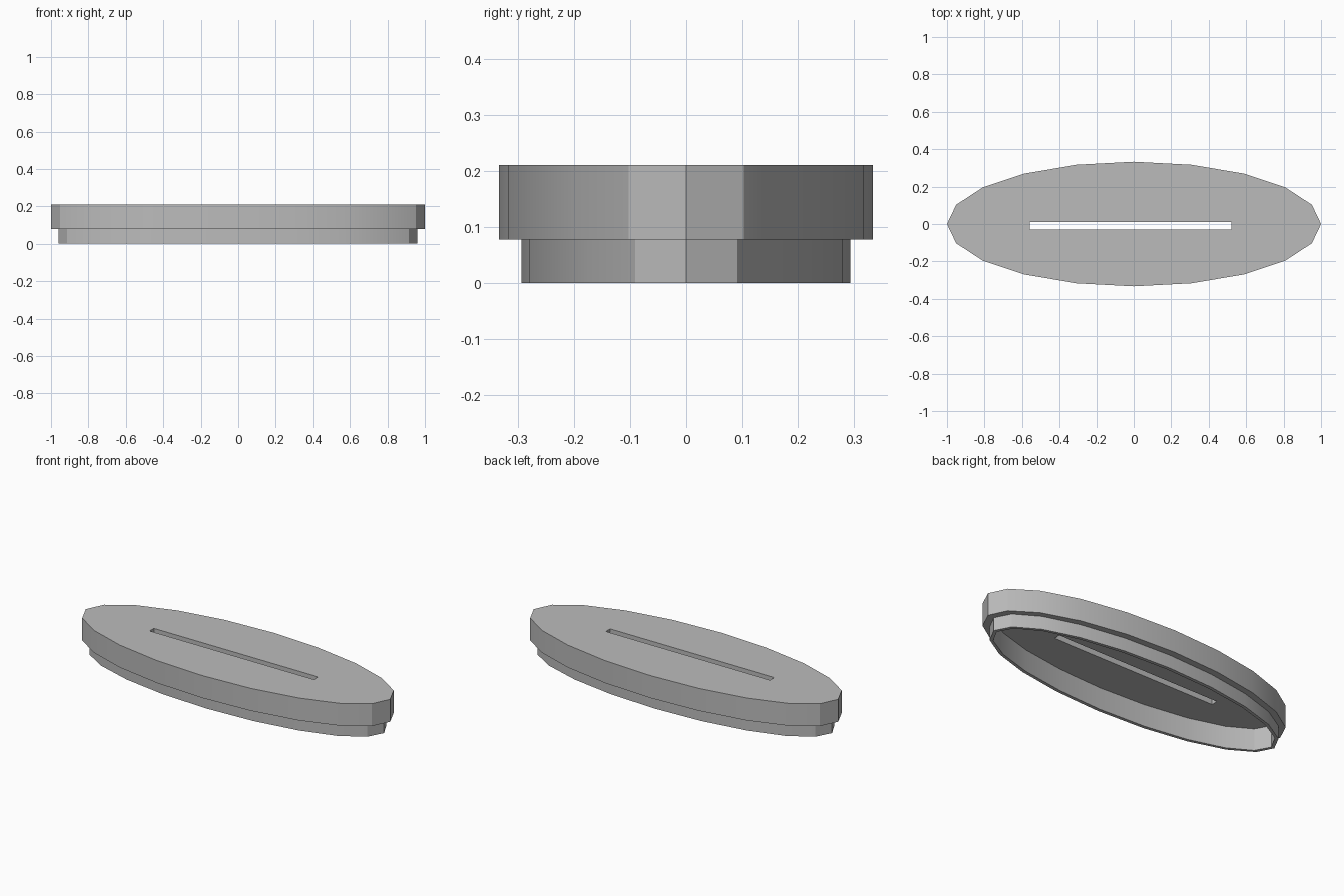
import bpy, bmesh
from math import cos, sin, pi, radians

default = bpy.data.objects.get("Cube")
if default:
    bpy.data.objects.remove(default, do_unlink=True)

SIDES = 20
RX, RY = 1.0, 0.333          # cap radii
LIP, WALL = 0.04, 0.02       # lip inset and lip wall thickness
TOP, STEP, CEILING = 0.211, 0.078, 0.13

grey = bpy.data.materials.new("plain grey")
grey.use_nodes = True
colour = (0.5, 0.5, 0.5, 1)
grey.diffuse_color = colour
grey.node_tree.nodes["Principled BSDF"].inputs["Base Color"].default_value = colour


def finish(bm, name):
    bmesh.ops.recalc_face_normals(bm, faces=bm.faces)
    mesh = bpy.data.meshes.new(name)
    bm.to_mesh(mesh)
    bm.free()
    mesh.materials.append(grey)
    obj = bpy.data.objects.new(name, mesh)
    bpy.context.collection.objects.link(obj)
    return obj


def ellipse(bm, inset, z):
    angles = [2 * pi * i / SIDES for i in range(SIDES)]
    return [bm.verts.new(((RX - inset) * cos(a), (RY - inset) * sin(a), z)) for a in angles]


# Oval lid: wide cap, narrower lip, hollow underside
bm = bmesh.new()
profile = [(0, TOP), (0, STEP), (LIP, STEP), (LIP, 0), (LIP + WALL, 0), (LIP + WALL, CEILING)]
rings = [ellipse(bm, inset, z) for inset, z in profile]
for a, b in zip(rings, rings[1:]):
    for i in range(SIDES):
        j = (i + 1) % SIDES
        bm.faces.new((a[i], a[j], b[j], b[i]))
bm.faces.new(rings[0])
bm.faces.new(rings[-1])
lid = finish(bm, "oval_lid")

# Slot cut through the cap, slightly off centre
bm = bmesh.new()
bmesh.ops.create_cube(bm, size=1)
bmesh.ops.scale(bm, vec=(1.08, 0.04, 0.3), verts=bm.verts)
bmesh.ops.translate(bm, vec=(-0.02, -0.01, 0.2), verts=bm.verts)
cutter = finish(bm, "slot_cutter")
cutter.hide_render = True

cut = lid.modifiers.new("slot", 'BOOLEAN')
cut.operation = 'DIFFERENCE'
cut.solver = 'EXACT'
cut.object = cutter

bpy.ops.object.select_all(action='DESELECT')
lid.select_set(True)
bpy.context.view_layer.objects.active = lid
bpy.ops.object.modifier_apply(modifier=cut.name)
bpy.data.objects.remove(cutter, do_unlink=True)

# Gentle curve along the sides, crisp edges elsewhere
bpy.ops.object.shade_smooth_by_angle(angle=radians(30))
